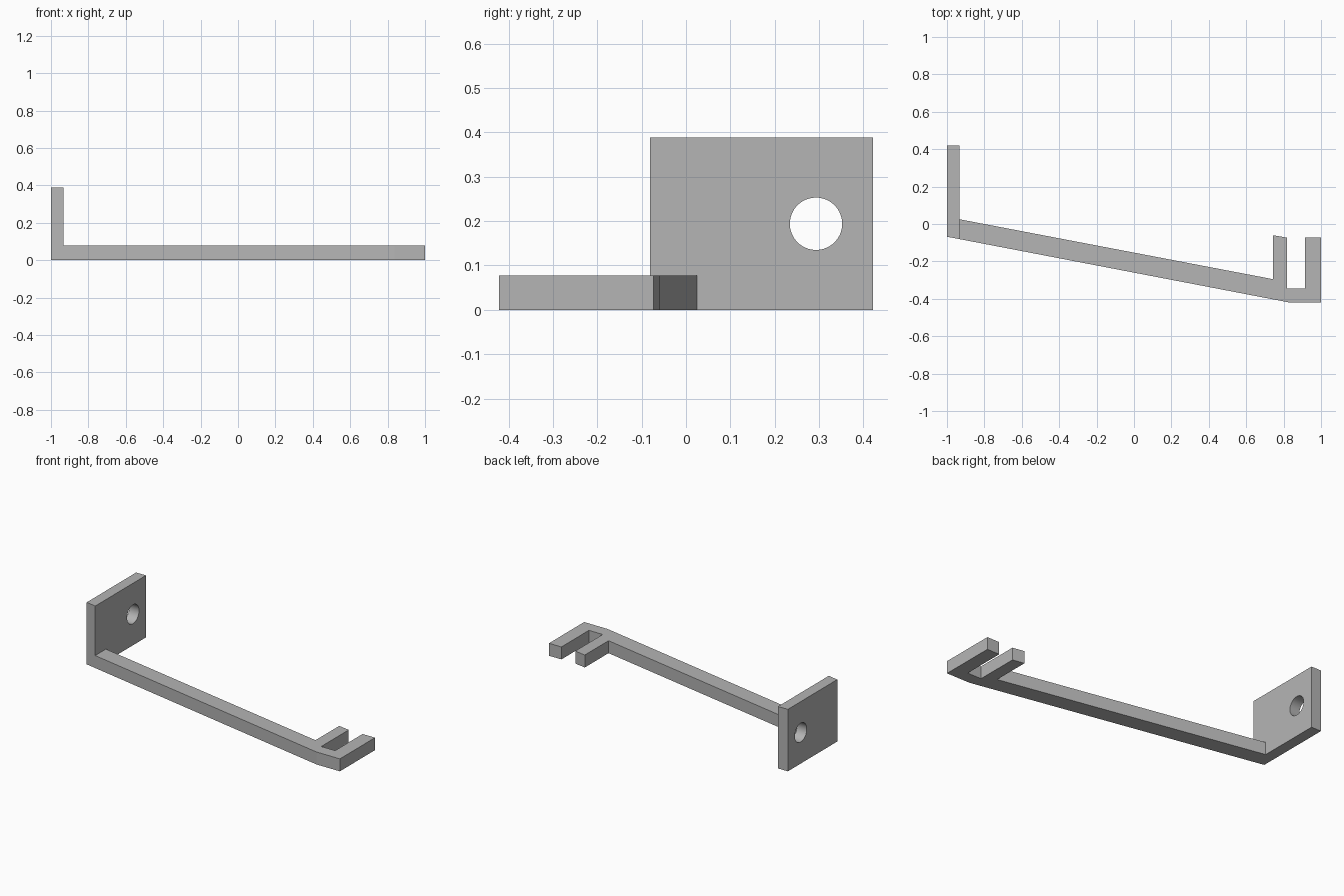
import bpy
import bmesh
import math

cube = bpy.data.objects.get("Cube")
if cube:
    bpy.data.objects.remove(cube, do_unlink=True)

gray = bpy.data.materials.new("plain gray")
gray.use_nodes = True
COLOR = (0.46, 0.46, 0.46, 1)
gray.diffuse_color = COLOR
gray.node_tree.nodes["Principled BSDF"].inputs["Base Color"].default_value = COLOR


def extrude_outline(name, outline, height):
    """Raise a counter-clockwise floor outline into a solid."""
    bm = bmesh.new()
    face = bm.faces.new([bm.verts.new((x, y, 0)) for x, y in outline])
    raised = bmesh.ops.extrude_face_region(bm, geom=[face], use_keep_orig=True)
    top = [g for g in raised["geom"] if isinstance(g, bmesh.types.BMVert)]
    bmesh.ops.translate(bm, verts=top, vec=(0, 0, height))
    bmesh.ops.recalc_face_normals(bm, faces=bm.faces)
    mesh = bpy.data.meshes.new(name)
    bm.to_mesh(mesh)
    bm.free()
    mesh.materials.append(gray)
    obj = bpy.data.objects.new(name, mesh)
    bpy.context.collection.objects.link(obj)
    return obj


# Slanted arm ending in a two-pronged fork
extrude_outline("arm_and_fork", [
    (-0.932, -0.081), (0.838, -0.421), (1, -0.421), (1, -0.073),
    (0.914, -0.073), (0.914, -0.345), (0.818, -0.345), (0.818, -0.073),
    (0.743, -0.06), (0.743, -0.295), (-0.932, 0.025)], 0.078)

# Upright mounting plate, its front edge following the slant of the arm
plate = extrude_outline("mounting_plate", [
    (-1, -0.068), (-0.932, -0.081), (-0.932, 0.421), (-1, 0.421)], 0.388)

# Round bolt hole through the plate
bpy.ops.mesh.primitive_cylinder_add(
    vertices=64, radius=0.059, depth=0.3,
    location=(-0.966, 0.293, 0.194), rotation=(0, math.pi / 2, 0))
cutter = bpy.context.object
cutter.name = "hole_cutter"
cutter.data.materials.append(gray)
cutter.hide_render = True

hole = plate.modifiers.new("bolt_hole", "BOOLEAN")
hole.operation = "DIFFERENCE"
hole.solver = "EXACT"
hole.object = cutter
bpy.ops.object.select_all(action="DESELECT")
plate.select_set(True)
bpy.context.view_layer.objects.active = plate
bpy.ops.object.modifier_apply(modifier=hole.name)
bpy.data.objects.remove(cutter, do_unlink=True)
bpy.ops.object.shade_smooth_by_angle(angle=math.radians(30))
